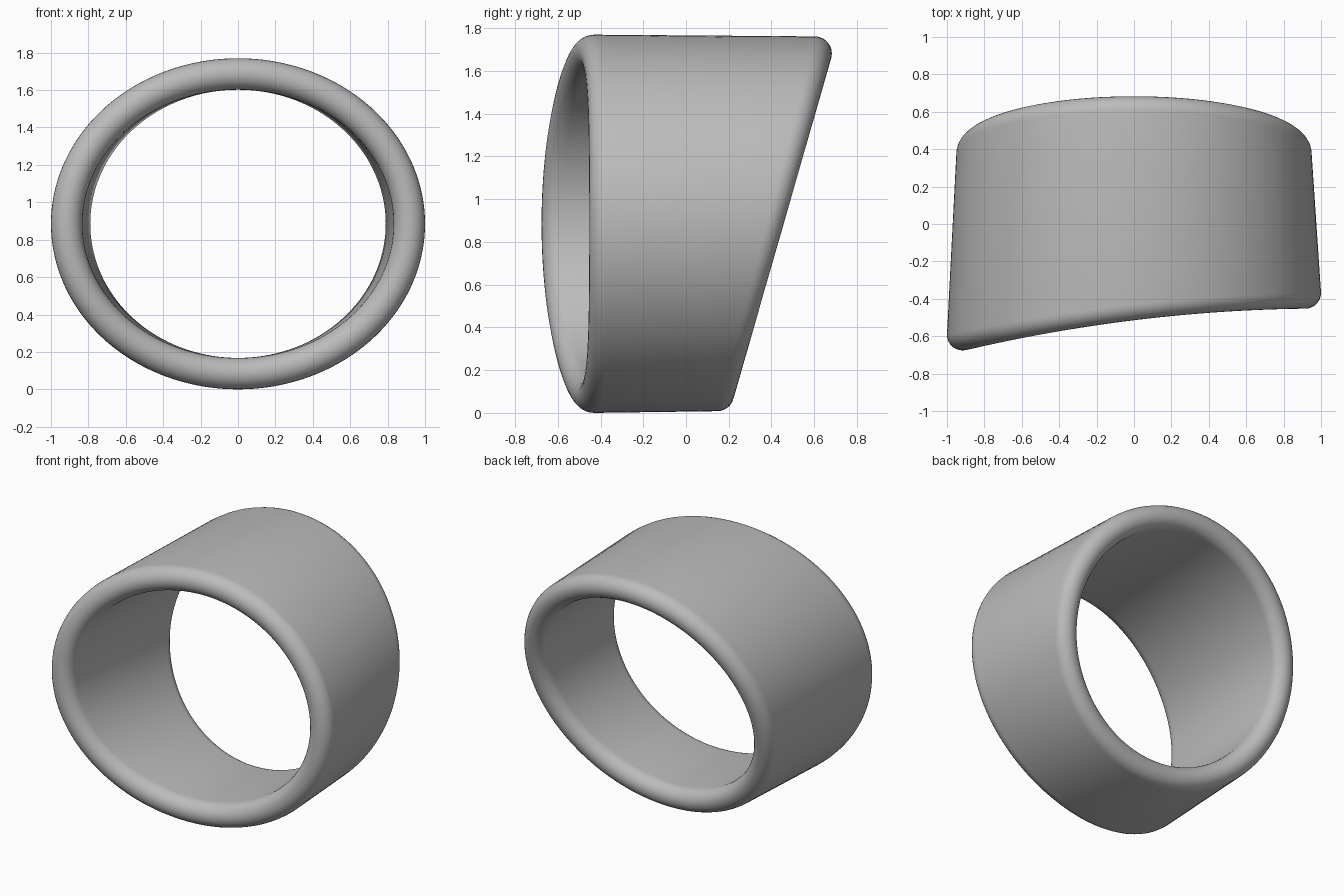
import bpy
import bmesh
from math import sin, cos, pi
from mathutils import Vector

if "Cube" in bpy.data.objects:
    bpy.data.objects.remove(bpy.data.objects["Cube"], do_unlink=True)

SIDES, ROUND = 144, 14   # steps around the ring, steps over each rounded rim
MID_Z = 0.885


def front_path(t):
    """Centre of the front rim: an ellipse swept back in a gentle curve."""
    x = 0.916 * cos(t)
    return Vector((x, -0.43 + 0.122 * x - 0.06 * x * x, MID_Z + 0.801 * sin(t)))


def back_path(t):
    """Centre of the back rim: a narrower ellipse on a sloping plane."""
    z = MID_Z + 0.797 * sin(t)
    return Vector((0.87 * cos(t), 0.12 + 0.287 * z, z))


def rim(path, t, radius, side):
    """Half circle across the rim, from the outer wall over to the inner."""
    centre = path(t)
    tangent = (path(t + 0.001) - path(t - 0.001)).normalized()
    outward = Vector((tangent.z, 0, -tangent.x)).normalized()
    along = tangent.cross(outward)
    if along.y * side < 0:
        along.negate()
    return [centre + radius * (outward * cos(a) + along * sin(a))
            for a in (pi * i / ROUND for i in range(ROUND + 1))]


# Tapered ring: closed cross-sections joined around the ellipse
bm = bmesh.new()
sections = []
for k in range(SIDES):
    t = 2 * pi * k / SIDES
    loop = rim(front_path, t, 0.084, -1) + rim(back_path, t, 0.08, 1)[::-1]
    sections.append([bm.verts.new(p) for p in loop])
for k, a in enumerate(sections):
    b = sections[(k + 1) % SIDES]
    for i in range(len(a)):
        j = (i + 1) % len(a)
        bm.faces.new((a[i], a[j], b[j], b[i]))
bmesh.ops.recalc_face_normals(bm, faces=bm.faces)
mesh = bpy.data.meshes.new("ring_sleeve")
bm.to_mesh(mesh)
bm.free()
ring = bpy.data.objects.new("ring_sleeve", mesh)
bpy.context.collection.objects.link(ring)

# Plain grey
grey = bpy.data.materials.new("plain_grey")
grey.use_nodes = True
grey.diffuse_color = (0.5, 0.5, 0.5, 1)
grey.node_tree.nodes["Principled BSDF"].inputs["Base Color"].default_value = (0.5, 0.5, 0.5, 1)
mesh.materials.append(grey)

bpy.context.view_layer.objects.active = ring
ring.select_set(True)
bpy.ops.object.shade_smooth_by_angle(angle=0.6)
